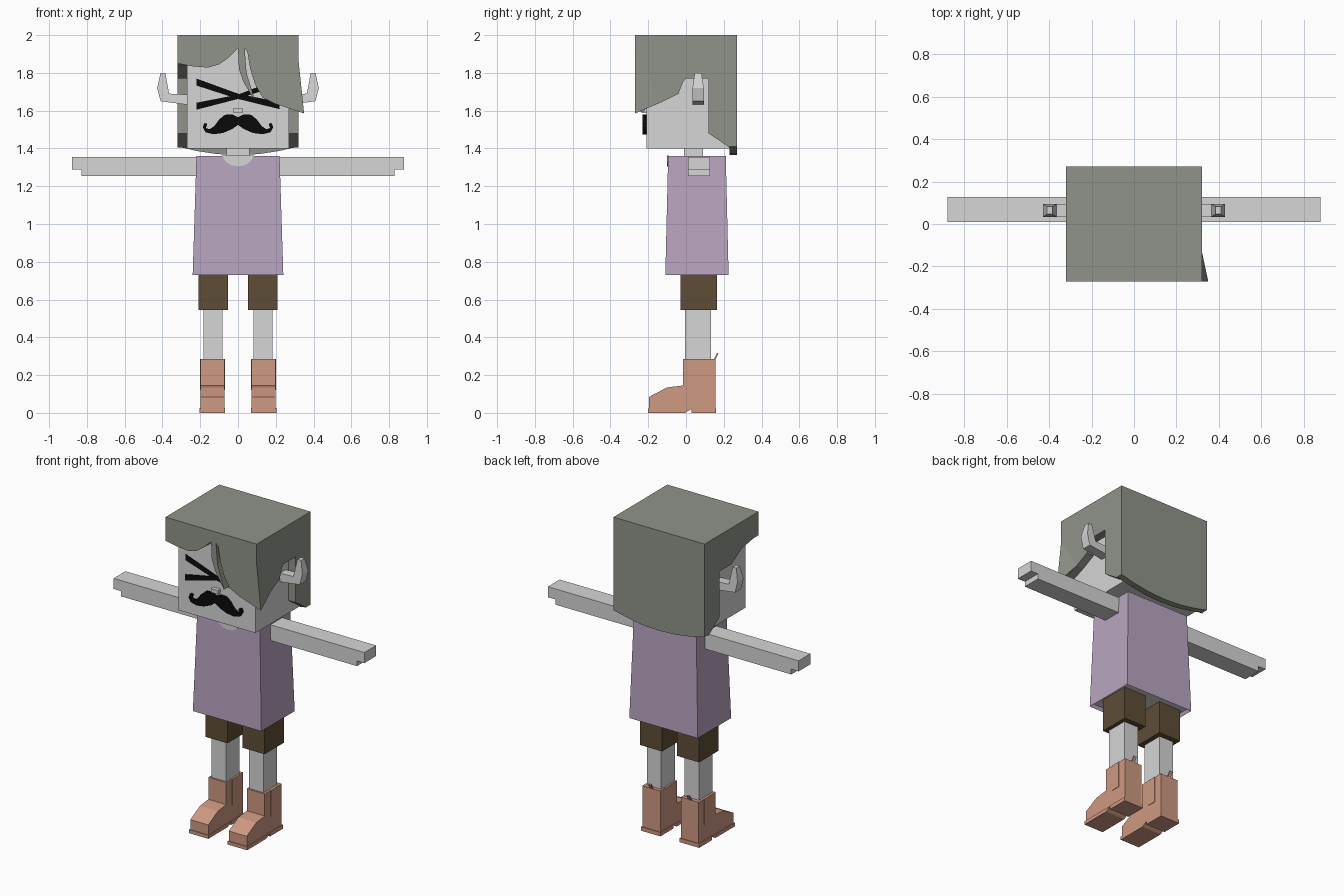
import bpy, bmesh
from mathutils import Vector

cube = bpy.data.objects.get("Cube")
if cube:
    bpy.data.objects.remove(cube, do_unlink=True)


def material(name, r, g, b):
    m = bpy.data.materials.new(name)
    m.use_nodes = True
    m.diffuse_color = (r, g, b, 1)
    bsdf = m.node_tree.nodes["Principled BSDF"]
    bsdf.inputs["Base Color"].default_value = (r, g, b, 1)
    bsdf.inputs["Roughness"].default_value = 0.9
    return m


SKIN = material("pale grey skin", 0.67, 0.67, 0.67)
HAIR = material("grey green hair", 0.28, 0.295, 0.255)
SHIRT = material("lilac shirt", 0.49, 0.38, 0.53)
SHORTS = material("brown shorts", 0.112, 0.075, 0.037)
BOOT = material("tan boot", 0.62, 0.32, 0.225)
BLACK = material("black", 0.003, 0.003, 0.003)


def finish(name, bm, *mats):
    bmesh.ops.recalc_face_normals(bm, faces=bm.faces)
    mesh = bpy.data.meshes.new(name)
    bm.to_mesh(mesh)
    bm.free()
    for m in mats:
        mesh.materials.append(m)
    ob = bpy.data.objects.new(name, mesh)
    bpy.context.collection.objects.link(ob)
    return ob


def prism(name, mat, axis, pts, a, b):
    """Extrude a flat outline from a to b along x (y,z outline) or y (x,z outline)."""
    def place(p, d):
        return (d, p[0], p[1]) if axis == "x" else (p[0], d, p[1])
    bm = bmesh.new()
    face = bm.faces.new([bm.verts.new(place(p, a)) for p in pts])
    ext = bmesh.ops.extrude_face_region(bm, geom=[face])
    shift = Vector(place((0, 0), b - a))
    verts = [v for v in ext["geom"] if isinstance(v, bmesh.types.BMVert)]
    bmesh.ops.translate(bm, verts=verts, vec=shift)
    return finish(name, bm, mat)


def box(name, mat, x0, x1, y0, y1, z0, z1):
    return prism(name, mat, "y", [(x0, z0), (x1, z0), (x1, z1), (x0, z1)], y0, y1)


def mirror(pts):
    return [(-x, z) for x, z in reversed(pts)]


# Head and neck
box("head", SKIN, -0.27, 0.27, -0.21, 0.23, 1.40, 1.97)
box("neck", SKIN, -0.06, 0.06, -0.01, 0.09, 1.30, 1.41)
box("nose", SKIN, -0.025, 0.025, -0.235, -0.2, 1.588, 1.613)

# Crossed face marks
mark = [(-0.22, 1.77), (-0.22, 1.733), (0, 1.662), (0.22, 1.608), (0.22, 1.645), (0, 1.69)]
prism("face_mark_falling", BLACK, "y", mark, -0.214, -0.208)
mark = [(-0.22, 1.642), (-0.22, 1.605), (0, 1.662), (0.22, 1.735), (0.22, 1.77), (0, 1.685)]
prism("face_mark_rising", BLACK, "y", mark, -0.216, -0.208)

# Moustache with curled tips
half = [(0, 1.565), (0.03, 1.58), (0.07, 1.578), (0.1, 1.553), (0.125, 1.518), (0.15, 1.502),
        (0.17, 1.508), (0.163, 1.53), (0.178, 1.535), (0.186, 1.512), (0.172, 1.486),
        (0.13, 1.475), (0.08, 1.482), (0.03, 1.503), (0, 1.525)]
prism("moustache", BLACK, "y", half + mirror(half)[1:-1], -0.23, -0.205)

# Hair: crown, back, fringe and the two side panels
box("hair_crown", HAIR, -0.27, 0.27, -0.22, 0.23, 1.94, 2)
back = [(0, 1.365), (0.11, 1.37), (0.22, 1.387), (0.32, 1.41), (0.32, 2)]
prism("hair_back", HAIR, "y", back + mirror(back)[:-1], 0.23, 0.27)

fringe = [(-0.32, 2), (-0.32, 1.85), (-0.24, 1.835), (-0.16, 1.828), (-0.1, 1.845), (-0.05, 1.88),
          (0, 1.93), (0.005, 1.82), (0.03, 1.75), (0.06, 1.70), (0.09, 1.65), (0.07, 1.72),
          (0.045, 1.80), (0.035, 1.93), (0.05, 1.91), (0.065, 1.82), (0.09, 1.74), (0.13, 1.67),
          (0.2, 1.635), (0.32, 1.595), (0.32, 2)]
prism("hair_fringe", HAIR, "y", fringe, -0.27, -0.22)

rear = [(0.0, 1.77), (0.12, 1.77), (0.12, 1.48), (0.23, 1.405), (0.23, 2), (-0.22, 2)]
left_front = [(-0.22, 1.61), (-0.13, 1.645), (-0.04, 1.69), (-0.015, 1.755)]
right_front = [(-0.22, 1.85), (-0.1, 1.83)]
prism("hair_side_left", HAIR, "x", left_front + rear, 0.27, 0.32)
prism("hair_side_right", HAIR, "x", right_front + rear, -0.32, -0.27)

# Flared lock at the fringe corner
bm = bmesh.new()
for co in [(0.32, -0.27, 1.87), (0.32, -0.13, 1.645), (0.32, -0.27, 1.595), (0.35, -0.27, 1.585)]:
    bm.verts.new(co)
bmesh.ops.convex_hull(bm, input=bm.verts)
finish("hair_flared_lock", bm, HAIR)

# Shirt: tapered block with a recessed underside
bm = bmesh.new()
bmesh.ops.create_cube(bm, size=1)
for v in bm.verts:
    top = v.co.z > 0
    v.co.x *= 0.44 if top else 0.48
    v.co.y = 0.058 + v.co.y * (0.305 if top else 0.335)
    v.co.z = 1.36 if top else 0.73
under = min(bm.faces, key=lambda f: f.calc_center_median().z)
bmesh.ops.inset_region(bm, faces=[under], thickness=0.015)
for v in under.verts:
    v.co.z += 0.02
under.material_index = 1
finish("shirt", bm, SHIRT, SKIN)

# Open neckline on the chest
scoop = [(0, 1.305), (0.035, 1.311), (0.065, 1.33), (0.085, 1.362)]
prism("neckline", SKIN, "y", scoop + mirror(scoop)[:-1], -0.1, -0.093)

horn = [(0.26, 1.625), (0.41, 1.65), (0.428, 1.72), (0.41, 1.80), (0.385, 1.80), (0.365, 1.69), (0.26, 1.685)]
horn[0] = (0.26, 1.63)
arm = [(0.2, 1.255), (0.828, 1.255), (0.828, 1.288), (0.88, 1.288), (0.88, 1.355), (0.2, 1.355)]
boot = [(-0.195, 0.02), (-0.195, 0.085), (-0.1, 0.135), (-0.015, 0.145), (-0.015, 0.285),
        (0.155, 0.285), (0.155, 0.02)]
front_sole = [(-0.2, 0), (-0.005, 0), (0.03, 0.022), (-0.2, 0.022)]
heel = [(0.03, 0), (0.16, 0), (0.16, 0.025), (0.03, 0.025)]
loop = [(0.145, 0.28), (0.155, 0.28), (0.172, 0.315), (0.165, 0.318)]

for side, s in (("left", 1), ("right", -1)):
    def flip(pts):
        return [(s * x, z) for x, z in pts]

    # Curved ear horn, slimmer at its tip
    ob = prism(side + "_horn", SKIN, "y", flip(horn), 0.034, 0.094)
    for v in ob.data.vertices:
        if v.co.z > 1.75:
            v.co.y = 0.064 + (v.co.y - 0.064) * 0.6

    # Arm with a stepped hand
    prism(side + "_arm", SKIN, "y", flip(arm), 0.01, 0.128)

    # Shorts, leg and boot
    box(side + "_shorts_leg", SHORTS, s * 0.052, s * 0.208, -0.03, 0.165, 0.545, 0.76)
    box(side + "_leg", SKIN, s * 0.082, s * 0.183, -0.005, 0.132, 0.2, 0.6)
    prism(side + "_boot", BOOT, "x", boot, s * 0.072, s * 0.198)
    prism(side + "_boot_sole", BOOT, "x", front_sole, s * 0.068, s * 0.204)
    prism(side + "_boot_heel", BOOT, "x", heel, s * 0.068, s * 0.204)
    prism(side + "_boot_pull_loop", BOOT, "x", loop, s * 0.125, s * 0.145)
    panel = [(0.045, 0.12), (0.1, 0.12), (0.1, 0.285), (0.045, 0.285)]
    prism(side + "_boot_side_panel", BOOT, "x", panel, s * 0.069, s * 0.201)
